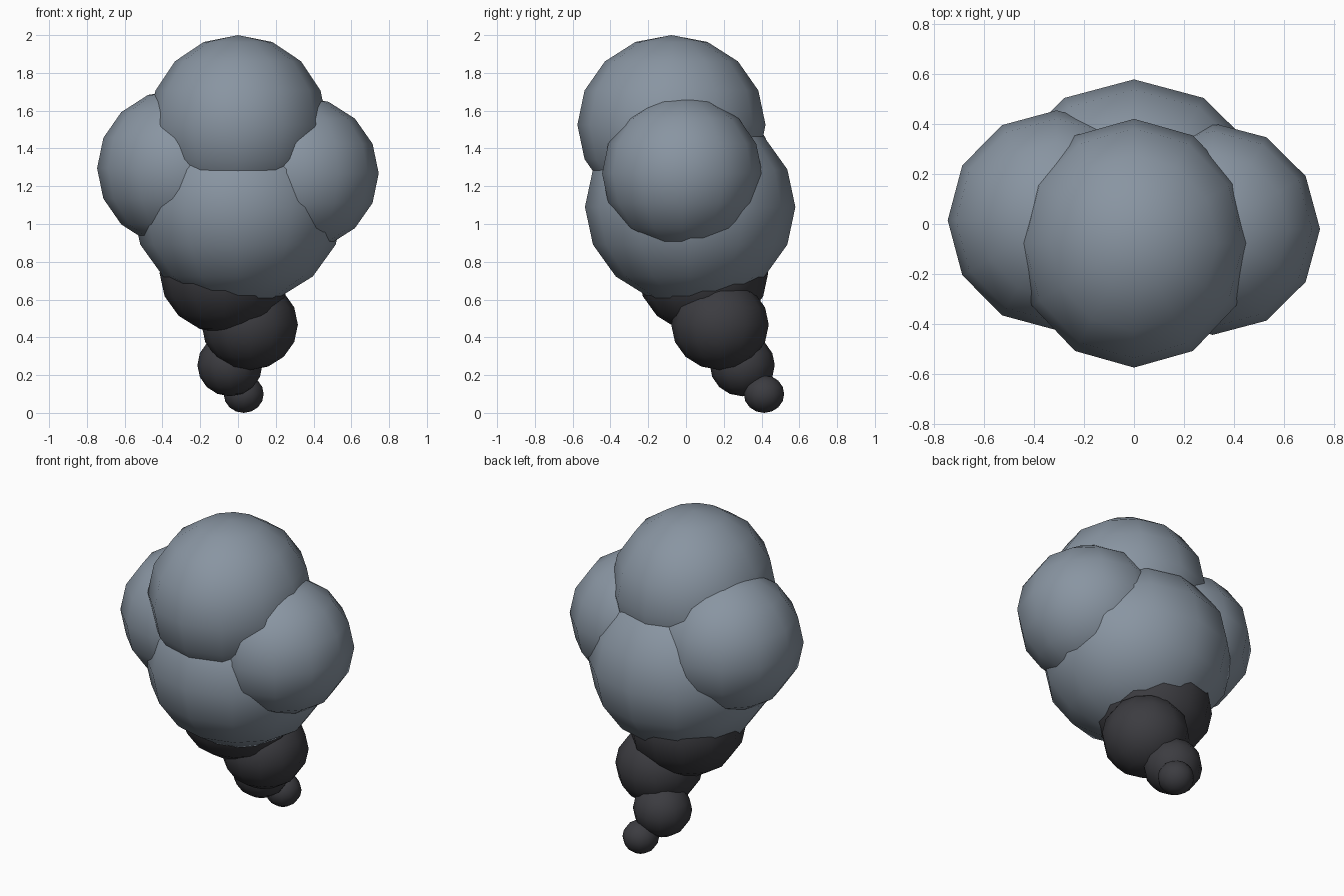
import bpy

cube = bpy.data.objects.get("Cube")
if cube:
    bpy.data.objects.remove(cube, do_unlink=True)


def material(name, colour):
    mat = bpy.data.materials.new(name)
    mat.use_nodes = True
    mat.diffuse_color = colour
    mat.node_tree.nodes["Principled BSDF"].inputs["Base Color"].default_value = colour
    return mat


def puff(name, centre, radii, mat):
    """Low-poly smooth ellipsoid with its poles along z."""
    bpy.ops.mesh.primitive_uv_sphere_add(segments=12, ring_count=8, radius=1, location=centre)
    obj = bpy.context.object
    obj.name = obj.data.name = name
    obj.scale = radii
    bpy.ops.object.transform_apply(location=False, rotation=False, scale=True)
    bpy.ops.object.shade_smooth()
    obj.data.materials.append(mat)


grey = material("blue_grey", (0.25, 0.30, 0.36, 1))
dark = material("charcoal", (0.045, 0.045, 0.052, 1))

# Large cloud puffs
puff("top_puff", (0, -0.077, 1.525), (0.473, 0.498, 0.475), grey)
puff("body_puff", (0, 0.022, 1.09), (0.56, 0.557, 0.52), grey)
puff("right_puff", (-0.31, 0.015, 1.295), (0.436, 0.44, 0.42), grey)
puff("left_puff", (0.315, -0.02, 1.268), (0.43, 0.424, 0.41), grey)

# Dark tail, shrinking down to the ground
puff("tail_base", (-0.07, 0.09, 0.74), (0.345, 0.345, 0.32), dark)
puff("tail_upper", (0.062, 0.18, 0.467), (0.255, 0.258, 0.24), dark)
puff("tail_lower", (-0.043, 0.298, 0.253), (0.172, 0.172, 0.165), dark)
puff("tail_tip", (0.03, 0.413, 0.1), (0.106, 0.107, 0.1), dark)
